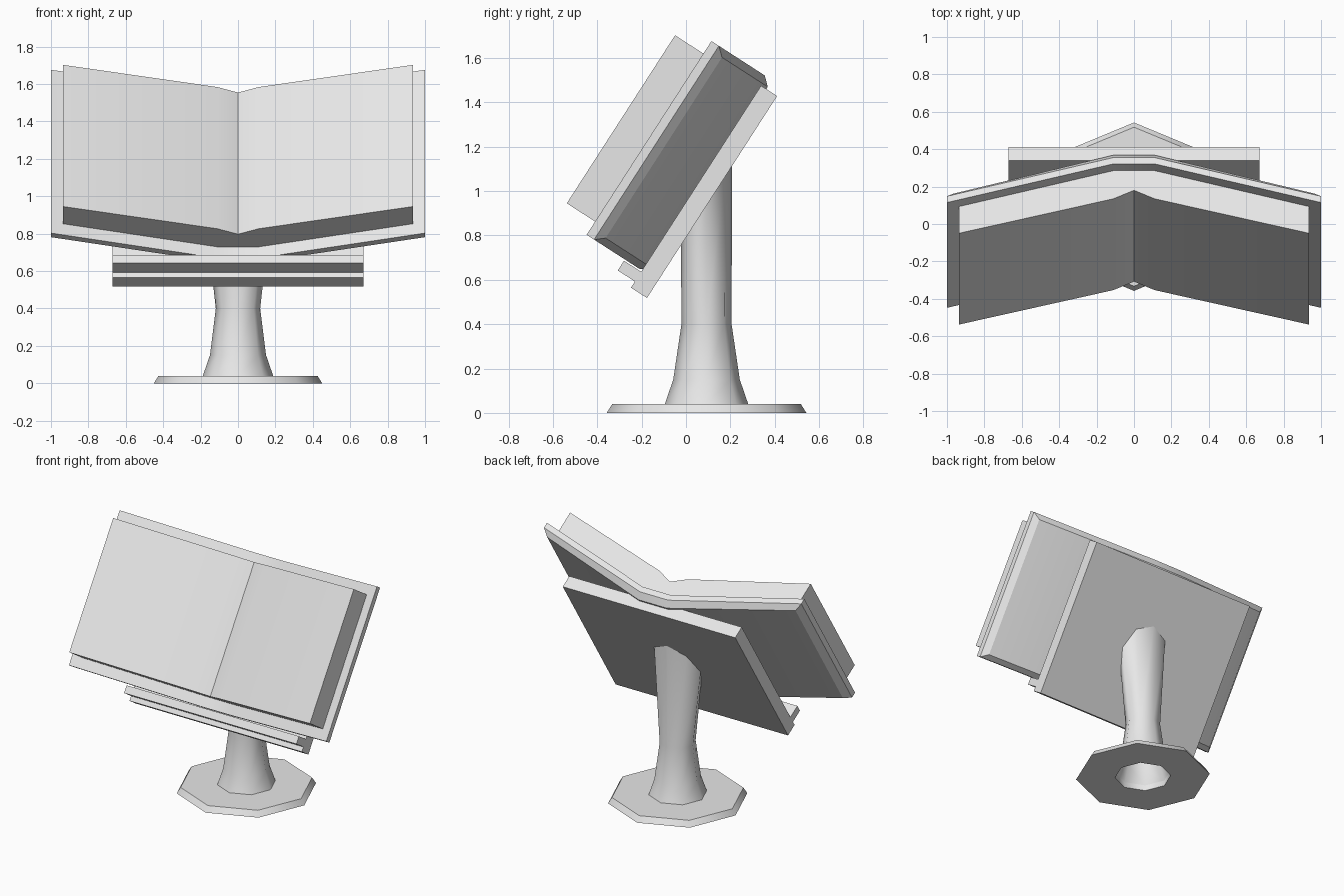
import bpy, bmesh, math
from mathutils import Matrix, Vector

cube = bpy.data.objects.get("Cube")
if cube:
    bpy.data.objects.remove(cube, do_unlink=True)

# Single plain finish for the whole model
stone = bpy.data.materials.new("light_grey")
stone.use_nodes = True
stone.diffuse_color = (0.8, 0.8, 0.8, 1)
stone.node_tree.nodes["Principled BSDF"].inputs["Base Color"].default_value = (0.8, 0.8, 0.8, 1)

# Reading frame: local x across, local y up the slope, local z out of the board
TILT = Matrix.Translation((0, -0.176, 0.518)) @ Matrix.Rotation(math.radians(57.2), 4, 'X')
POST_Y = 0.0925


def finish(name, bm, angle, recalc=True):
    if recalc:
        bmesh.ops.recalc_face_normals(bm, faces=bm.faces)
    mesh = bpy.data.meshes.new(name)
    bm.to_mesh(mesh)
    bm.free()
    mesh.materials.append(stone)
    obj = bpy.data.objects.new(name, mesh)
    bpy.context.collection.objects.link(obj)
    bpy.ops.object.select_all(action='DESELECT')
    obj.select_set(True)
    bpy.context.view_layer.objects.active = obj
    bpy.ops.object.shade_smooth_by_angle(angle=math.radians(angle))
    return obj


def slab(name, *layers):
    """Stack mirrored layers (half profile of (x, z), low y, high y) into a solid."""
    bm = bmesh.new()
    rows = []
    for half, low, high in layers:
        profile = [(-x, z) for x, z in reversed(half) if x > 0] + half
        rows.append([[bm.verts.new(TILT @ Vector((x, y, z))) for x, z in profile]
                     for y in (low, high)])
    count = len(rows[0][0])
    for low, high in (rows[0], rows[-1]):
        for i in range(count - 1):
            bm.faces.new((low[i], low[i + 1], high[i + 1], high[i]))
    rings = [low + high[::-1] for low, high in rows]
    for a, b in zip(rings, rings[1:]):
        for i in range(len(a)):
            j = (i + 1) % len(a)
            bm.faces.new((a[i], a[j], b[j], b[i]))
    return finish(name, bm, 30)


def octagon(bm, radius, z):
    return [bm.verts.new((radius * math.cos(k * math.pi / 4),
                          POST_Y + radius * math.sin(k * math.pi / 4), z)) for k in range(8)]


def bridge(bm, rings):
    for a, b in zip(rings, rings[1:]):
        for i in range(8):
            j = (i + 1) % 8
            bm.faces.new((a[i], a[j], b[j], b[i]))


# Eight-sided foot with a hole through the middle
bm = bmesh.new()
foot = [octagon(bm, r, z) for r, z in ((0.188, 0), (0.45, 0), (0.425, 0.04), (0.188, 0.04))]
bridge(bm, foot + foot[:1])
finish("base", bm, 50)

# Hollow flared post, its top cut to the slope of the board
bm = bmesh.new()
post = [octagon(bm, r, z) for r, z in ((0.188, 0.04), (0.15, 0.15), (0.113, 0.4), (0.115, 0.9))]
for v in post[2]:
    v.co.x *= 1.05
for v in post[3]:
    v.co.x *= 1.55
    v.co.z = 0.518 + (v.co.y + 0.176) * math.tan(math.radians(57.2)) + 0.005
bridge(bm, post)
finish("post", bm, 75, recalc=False)

# Sloping board and its ledge
slab("board", ([(0.67, 0)], 0, 1.083), ([(0.67, 0.086)], 0, 1.083))
slab("ledge", ([(0.67, 0.08)], 0.033, 0.085), ([(0.67, 0.178)], 0.033, 0.085))

# Open cover with a bevelled back edge
slab("book_cover",
     ([(0.11, 0.058), (0.965, 0.303)], 0.126, 1.095),
     ([(0.11, 0.097), (1, 0.343)], 0.092, 1.131),
     ([(0.11, 0.137), (1, 0.383)], 0.092, 1.131))

# Page block dipping into the gutter
slab("pages",
     ([(0, 0.13), (0.11, 0.13), (0.935, 0.362)], 0.163, 1.064),
     ([(0, 0.262), (0.11, 0.316), (0.935, 0.535)], 0.163, 1.064))
